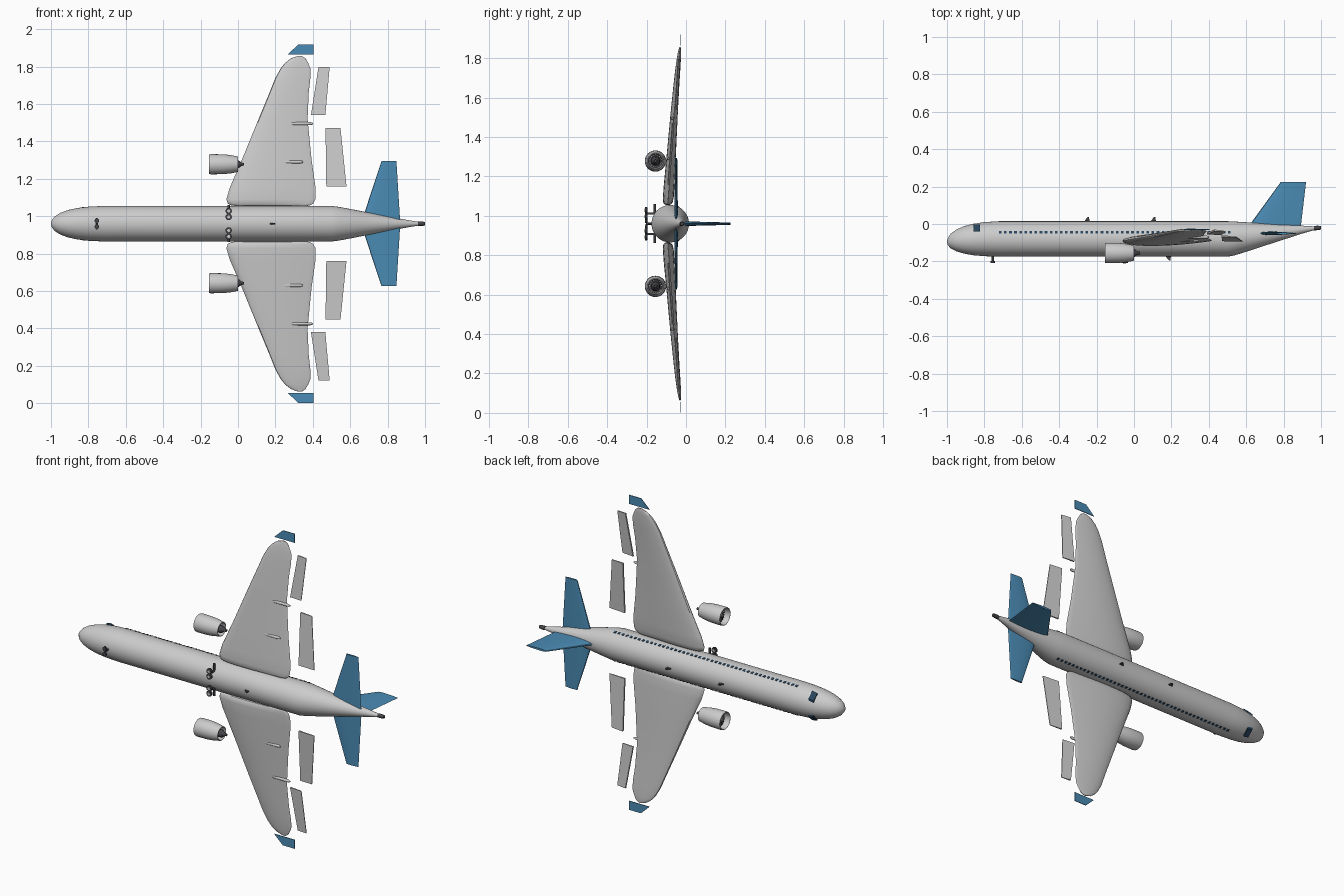
import bpy, bmesh
from math import sin, cos, pi, radians

if "Cube" in bpy.data.objects:
    bpy.data.objects.remove(bpy.data.objects["Cube"])

ZC = 0.96    # centre line of the aircraft (span runs along z)


def material(name, rgb):
    m = bpy.data.materials.new(name)
    m.diffuse_color = (*rgb, 1)
    m.use_nodes = True
    m.node_tree.nodes["Principled BSDF"].inputs["Base Color"].default_value = m.diffuse_color
    return m


BLUE = material("blue_paint", (0.07, 0.26, 0.46))
DARK = material("dark_metal", (0.06, 0.06, 0.07))
GLASS = material("window_glass", (0.02, 0.06, 0.11))


def loft(name, rings, mat=None, caps=True):
    """Skin a list of equal-length closed rings of points."""
    bm = bmesh.new()
    vs = [[bm.verts.new(p) for p in ring] for ring in rings]
    n = len(rings[0])
    for a, b in zip(vs, vs[1:]):
        for i in range(n):
            j = (i + 1) % n
            bm.faces.new((a[i], a[j], b[j], b[i]))
    if caps:
        bm.faces.new(vs[0])
        bm.faces.new(vs[-1])
    bmesh.ops.recalc_face_normals(bm, faces=bm.faces)
    return finish(name, bm, mat)


def finish(name, bm, mat=None):
    me = bpy.data.meshes.new(name)
    bm.to_mesh(me)
    bm.free()
    ob = bpy.data.objects.new(name, me)
    bpy.context.collection.objects.link(ob)
    if mat:
        me.materials.append(mat)
    return ob


def lathe(name, profile, z, mat=None, n=40, caps=True):
    """Rings along x; each profile entry is (x, radius, centre y)."""
    return loft(name, [[(x, y + r * cos(2 * pi * i / n), z + r * sin(2 * pi * i / n))
                        for i in range(n)] for x, r, y in profile], mat, caps)


def box_verts(bm, centre, size):
    vs = bmesh.ops.create_cube(bm, size=1)["verts"]
    bmesh.ops.scale(bm, vec=size, verts=vs)
    bmesh.ops.translate(bm, vec=centre, verts=vs)
    return vs


def foil(x0, x1, y, z, t, n=12):
    """Rounded-nose, thin-tail wing section."""
    pts = []
    for i in range(2 * n):
        a = pi * i / n
        u = (1 - cos(a)) / 2
        half = t * 1.3 * (u ** 0.5) * (1 - u) + 0.0015 * (0 < u < 1)
        pts.append((x0 + (x1 - x0) * u, y + (half if i < n else -half), z))
    return pts


def disc(name, centre, r, depth, axis, mat):
    bm = bmesh.new()
    bmesh.ops.create_cone(bm, cap_ends=True, segments=24, radius1=r, radius2=r, depth=depth)
    ob = finish(name, bm, mat)
    ob.location = centre
    if axis == "y":
        ob.rotation_euler.x = pi / 2
    return ob


# Fuselage with rounded nose and upswept tail
body = [(-1, .003, -.095), (-.995, .02, -.094), (-.98, .039, -.091), (-.95, .058, -.088),
        (-.91, .073, -.085), (-.86, .084, -.083), (-.8, .091, -.081), (-.72, .095, -.08),
        (-.3, .095, -.08), (.1, .095, -.08), (.5, .095, -.08), (.54, .090, -.077), (.62, .075, -.067),
        (.77, .045, -.048), (.9, .021, -.03), (.97, .009, -.022)]
lathe("fuselage", body, ZC, n=56)
lathe("tail_exhaust", [(.962, .012, -.022), (.985, .012, -.021), (1, .009, -.02)], ZC, DARK, 20)

# Vertical fin
fin = [(.60, .89, -.03, .022), (.785, .92, .225, .009)]
loft("tail_fin", [[(x, y, ZC + (q - y)) for x, q, _ in foil(x0, x1, y, 0, t)]
                  for x0, x1, y, t in fin], BLUE)

# Wing stations: span offset, leading x, trailing x, height, thickness
wing = [(.094, .00, .36, -.093, .008), (.098, -.035, .385, -.093, .03), (.108, -.055, .402, -.092, .045),
        (.13, -.062, .414, -.09, .052), (.19, -.045, .415, -.086, .052), (.345, .022, .393, -.075, .044),
        (.56, .11, .372, -.06, .034), (.70, .168, .378, -.049, .027), (.78, .20, .387, -.042, .023),
        (.83, .228, .387, -.037, .019), (.86, .252, .375, -.034, .015), (.885, .285, .36, -.031, .01),
        (.897, .32, .342, -.03, .003)]

for s, side in ((1, "left"), (-1, "right")):
    def Z(d):
        return ZC + s * d

    loft(f"wing_{side}", [foil(a, b, y, Z(d), t) for d, a, b, y, t in wing])

    # Tailplane
    loft(f"tailplane_{side}", [foil(.66, .867, -.05, Z(.01), .016),
                               foil(.767, .847, -.05, Z(.334), .008)], BLUE)

    # Detached flaps, each a slab between an inboard and an outboard end
    for part, ends in (("inner_flap", ((.472, .58, -.088, .2), (.468, .548, -.065, .512))),
                       ("outer_flap", ((.39, .467, -.052, .58), (.43, .49, -.035, .837)))):
        loft(f"{part}_{side}", [[(a, y - .004, Z(d)), (b, y - .007, Z(d)),
                                 (b, y - .003, Z(d)), (a, y + .006, Z(d))] for a, b, y, d in ends])

    # Wing tip plate
    loft(f"winglet_{side}", [[(.266, y, Z(.905)), (.404, y, Z(.905)),
                              (.404, y, Z(.959)), (.323, y, Z(.959))] for y in (-.031, -.027)], BLUE)

    # Flap track fairings
    for part, x0, x1, y, d in (("inner_fairing", .215, .347, -.088, .33),
                               ("outer_fairing", .282, .40, -.07, .535)):
        w = x1 - x0
        lathe(f"{part}_{side}", [(x0, .004, y), (x0 + .1 * w, .008, y), (x1 - .1 * w, .008, y),
                                 (x1, .004, y)], Z(d), n=16)

    # Engine: hollow cowl, core, spinner, fan blades and exhaust cone
    ey, ez = -.155, Z(.318)
    cowl = [(-.02, .033), (-.06, .043), (-.125, .045), (-.15, .046), (-.156, .049), (-.155, .052),
            (-.145, .054), (-.08, .053), (-.04, .049), (0, .041), (0, .038), (-.02, .033)]
    lathe(f"engine_cowl_{side}", [(x, r, ey) for x, r in cowl], ez, caps=False)
    lathe(f"engine_core_{side}", [(x, r, ey) for x, r in (
        (-.148, .001), (-.142, .008), (-.128, .016), (-.1, .018), (-.02, .024), (.005, .02),
        (.018, .009), (.032, .007))], ez, DARK, 28)
    bm = bmesh.new()
    for i in range(18):
        a = 2 * pi * i / 18
        vs = box_verts(bm, (0, .03, 0), (.002, .032, .009))
        for v in vs:
            x, y, z = v.co
            x += z * .6
            v.co = (-.12 + x, ey + y * cos(a) - z * sin(a), ez + y * sin(a) + z * cos(a))
    finish(f"fan_blades_{side}", bm, DARK)

    # Main gear: two wheels on an axle, with a strut
    for k, d in enumerate((.036, .068)):
        disc(f"main_wheel_{side}_{k + 1}", (-.05, -.203, Z(d)), .017, .012, "y", DARK)
        disc(f"main_hub_{side}_{k + 1}", (-.05, -.203, Z(d)), .008, .016, "y", None)
    disc(f"main_axle_{side}", (-.05, -.2, Z(.053)), .004, .06, "z", DARK)
    disc(f"main_strut_{side}", (-.05, -.158, Z(.074)), .006, .05, "z", DARK)
    disc(f"main_leg_{side}", (-.05, -.18, Z(.052)), .006, .045, "y", DARK)

    # Nose gear wheel
    disc(f"nose_wheel_{side}", (-.755, -.204, Z(.016)), .012, .01, "y", DARK)

    # Cabin windows and cockpit side window
    bm = bmesh.new()
    wz = (.095 ** 2 - .035 ** 2) ** .5
    for i in range(46):
        vs = box_verts(bm, (0, 0, 0), (.014, .013, .004))
        for v in vs:
            x, y, z = v.co
            v.co = (-.715 + i * .0272 + x, -.045 + y, Z(wz + z - .38 * y))
    finish(f"cabin_windows_{side}", bm, GLASS)
    bm = bmesh.new()
    for v in box_verts(bm, (0, 0, 0), (.034, .036, .012)):
        x, y, z = v.co
        v.co = (-.84 + x, -.022 + y, Z(.0635 + z + .2 * x - .95 * y))
    finish(f"cockpit_window_{side}", bm, GLASS)

disc("nose_axle", (-.755, -.2, ZC), .004, .06, "z", DARK)
disc("nose_leg", (-.755, -.185, ZC), .006, .035, "y", DARK)

# Blade antennas above and below the cabin
for name, x, y, h in (("front_antenna", -.25, .012, .025), ("rear_antenna", .105, .012, .025),
                      ("belly_antenna", .185, -.172, -.022)):
    loft(name, [[(x - .017, y, ZC + d), (x + .013, y, ZC + d), (x + .009, y + h, ZC + d),
                 (x + .001, y + h, ZC + d)] for d in (-.003, .003)], DARK)

# Smooth shading with crisp edges
bpy.ops.object.select_all(action="SELECT")
bpy.context.view_layer.objects.active = bpy.data.objects["fuselage"]
bpy.ops.object.shade_smooth_by_angle(angle=radians(35))
